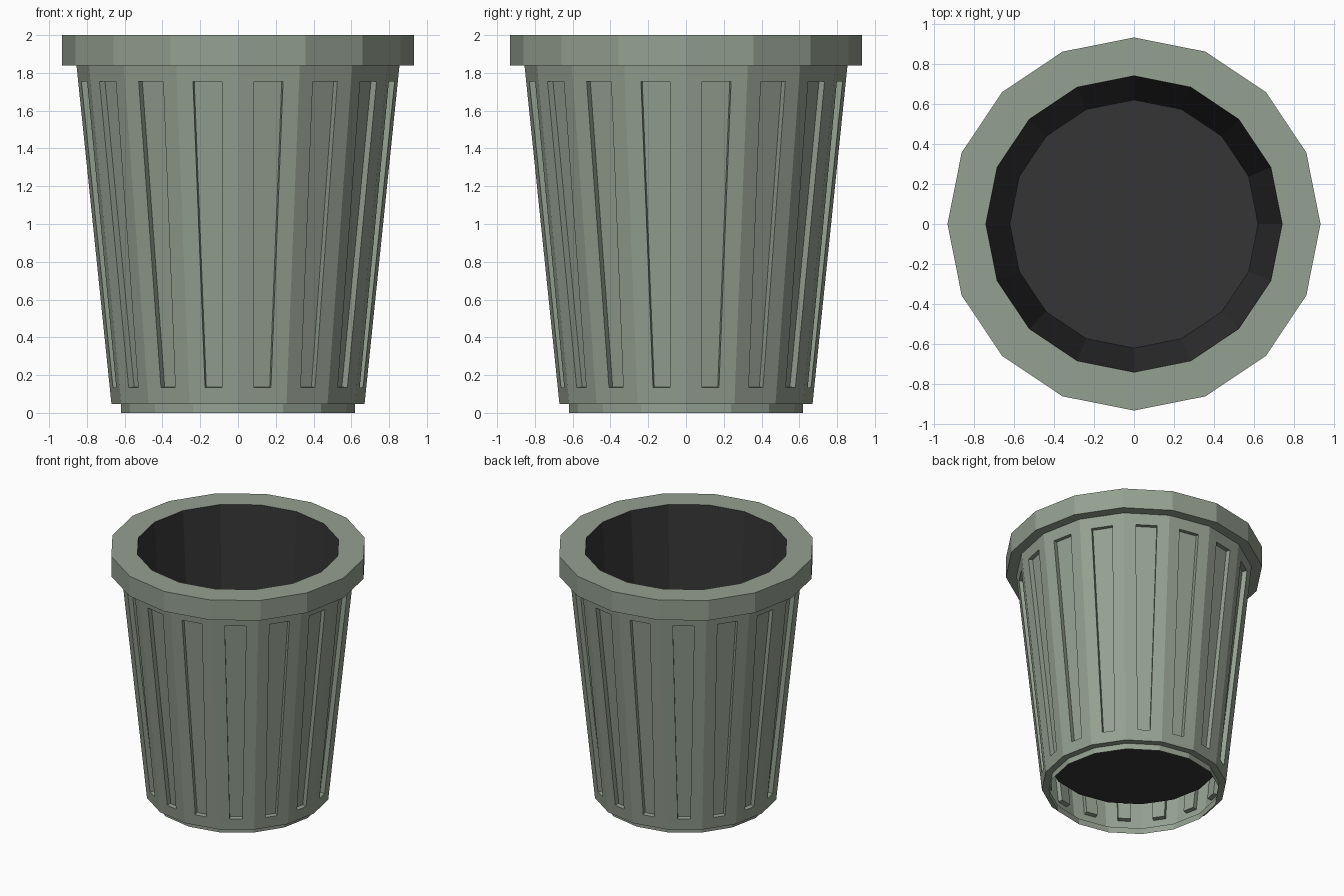
import bpy, bmesh, math

if "Cube" in bpy.data.objects:
    bpy.data.objects.remove(bpy.data.objects["Cube"])

SIDES = 16


def material(name, rgb):
    m = bpy.data.materials.new(name)
    m.diffuse_color = (*rgb, 1.0)
    m.use_nodes = True
    m.node_tree.nodes["Principled BSDF"].inputs["Base Color"].default_value = m.diffuse_color
    return m


green = material("grey green plastic", (0.30, 0.35, 0.285))
dark = material("dark interior", (0.036, 0.036, 0.036))


def lathe(profile, cap_end=False):
    """Spin (radius, height) points into a faceted shell; returns bmesh and face bands."""
    bm = bmesh.new()
    rings = [[bm.verts.new((r * math.cos(2 * math.pi * i / SIDES),
                            r * math.sin(2 * math.pi * i / SIDES), z))
              for i in range(SIDES)] for r, z in profile]
    bands = []
    for a, b in zip(rings, rings[1:]):
        bands.append([bm.faces.new((a[i], a[(i + 1) % SIDES], b[(i + 1) % SIDES], b[i]))
                      for i in range(SIDES)])
    if cap_end:
        bm.faces.new(rings[-1])
    bm.normal_update()
    return bm, bands


def finish(bm, name, mat):
    mesh = bpy.data.meshes.new(name)
    bm.to_mesh(mesh)
    bm.free()
    mesh.materials.append(mat)
    obj = bpy.data.objects.new(name, mesh)
    bpy.context.collection.objects.link(obj)
    return obj


# Outer shell: open foot, tapered body, overhanging rim
bm, bands = lathe([(0.62, 0), (0.62, 0.047), (0.67, 0.047), (0.855, 1.84),
                   (0.932, 1.84), (0.932, 2.0), (0.74, 2.0)])

# Recessed slot in every body panel
panels = bands[2]
bmesh.ops.inset_individual(bm, faces=panels, thickness=0.087, depth=0.0,
                           use_even_offset=True)
bm.normal_update()
slots = bmesh.ops.extrude_discrete_faces(bm, faces=panels)["faces"]
bm.normal_update()
for f in slots:
    bmesh.ops.translate(bm, verts=f.verts[:], vec=f.normal * -0.035)
bm.normal_update()
finish(bm, "bin_shell", green)

# Dark inner bucket with a raised floor
bm, _ = lathe([(0.74, 2.0), (0.62, 0.25)], cap_end=True)
finish(bm, "inner_bucket", dark)
